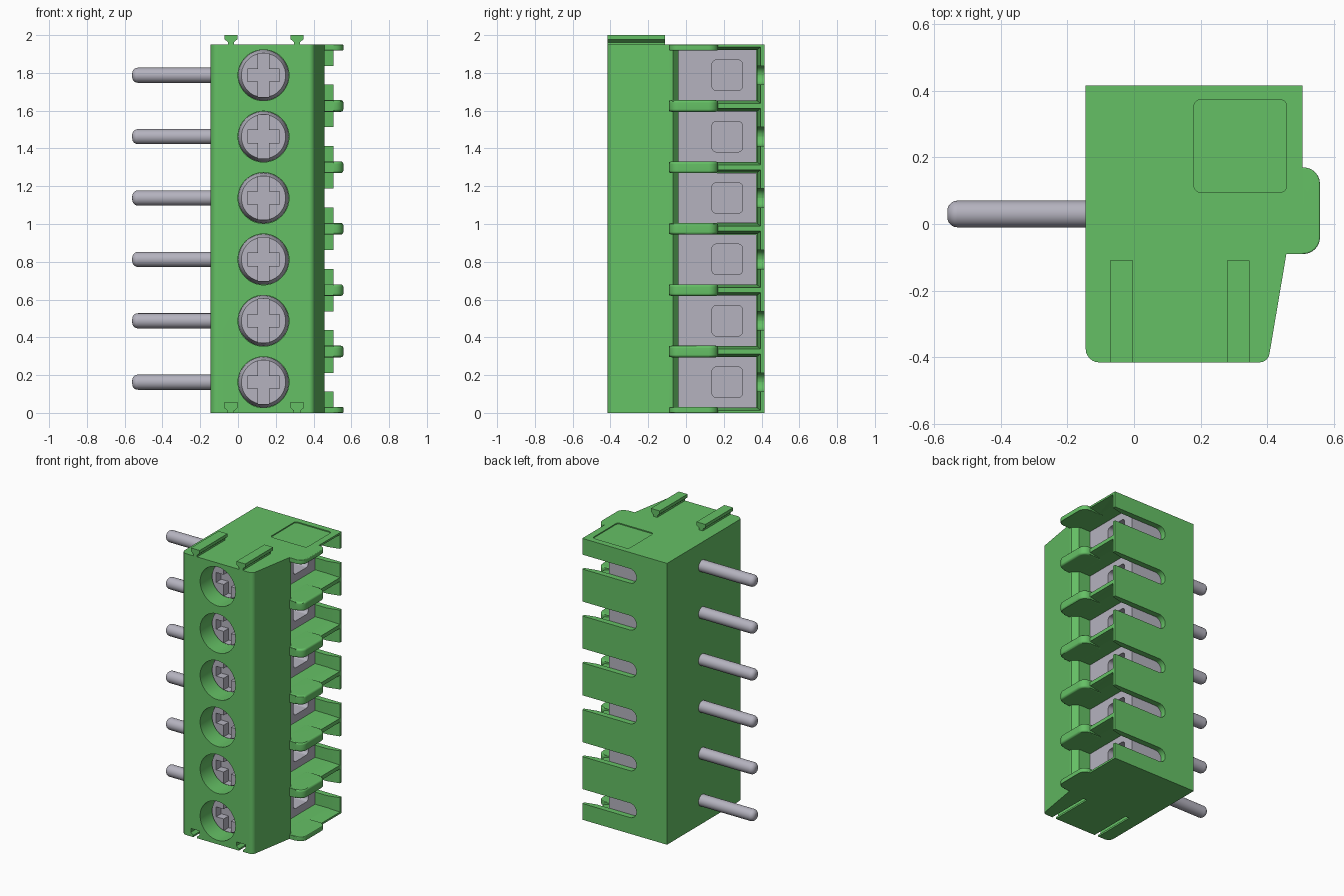
import bpy, bmesh, math
from mathutils import Vector

if "Cube" in bpy.data.objects:
    bpy.data.objects.remove(bpy.data.objects["Cube"], do_unlink=True)

PITCH, COUNT, HEIGHT = 0.325, 6, 1.95
CENTRES = [PITCH * (i + 0.5) for i in range(COUNT)]
SCREW_X = 0.135


def material(name, rgb):
    m = bpy.data.materials.new(name)
    m.use_nodes = True
    m.diffuse_color = (*rgb, 1)
    m.node_tree.nodes["Principled BSDF"].inputs["Base Color"].default_value = (*rgb, 1)
    return m


GREEN = material("green plastic", (0.13, 0.53, 0.13))
GREY = material("grey metal", (0.46, 0.45, 0.52))


def loft(name, a, b, mat):
    """Solid between two matching rings of 3D points."""
    bm = bmesh.new()
    va, vb = [bm.verts.new(p) for p in a], [bm.verts.new(p) for p in b]
    bm.faces.new(va)
    bm.faces.new(vb)
    for i in range(len(va)):
        j = (i + 1) % len(va)
        bm.faces.new((va[i], va[j], vb[j], vb[i]))
    bmesh.ops.recalc_face_normals(bm, faces=bm.faces)
    me = bpy.data.meshes.new(name)
    bm.to_mesh(me)
    bm.free()
    me.materials.append(mat)
    ob = bpy.data.objects.new(name, me)
    bpy.context.collection.objects.link(ob)
    return ob


def place(pts, axis, w):
    order = {"x": lambda u, v: (w, u, v), "y": lambda u, v: (u, w, v), "z": lambda u, v: (u, v, w)}
    return [order[axis](u, v) for u, v in pts]


def prism(name, pts, axis, lo, hi, mat=GREEN):
    return loft(name, place(pts, axis, lo), place(pts, axis, hi), mat)


def rect(u0, u1, v0, v1):
    return [(u0, v0), (u1, v0), (u1, v1), (u0, v1)]


def rounded(pts, radii, steps=6):
    """Round the corners of a 2D outline, one radius per corner."""
    out = []
    for i, r in enumerate(radii):
        p = Vector(pts[i])
        if r == 0:
            out.append(tuple(p))
            continue
        d0 = (Vector(pts[i - 1]) - p).normalized()
        d1 = (Vector(pts[(i + 1) % len(pts)]) - p).normalized()
        half = d0.angle(d1) / 2
        c = p + (d0 + d1).normalized() * (r / math.sin(half))
        s, e = p + d0 * (r / math.tan(half)) - c, p + d1 * (r / math.tan(half)) - c
        turn = s.angle(e)
        for k in range(steps + 1):
            t = k / steps
            q = (s * math.sin((1 - t) * turn) + e * math.sin(t * turn)) / math.sin(turn)
            out.append(tuple(c + q))
    return out


def circle(u, v, r, n=48):
    return [(u + r * math.cos(2 * math.pi * k / n), v + r * math.sin(2 * math.pi * k / n)) for k in range(n)]


def apply_modifier(ob, mod):
    bpy.context.view_layer.objects.active = ob
    bpy.ops.object.modifier_apply(modifier=mod.name)


def boolean(ob, other, operation="DIFFERENCE"):
    mod = ob.modifiers.new("bool", "BOOLEAN")
    mod.operation, mod.object, mod.solver = operation, other, "EXACT"
    apply_modifier(ob, mod)
    bpy.data.objects.remove(other, do_unlink=True)


def smooth(ob):
    bpy.ops.object.select_all(action="DESELECT")
    ob.select_set(True)
    bpy.context.view_layer.objects.active = ob
    bpy.ops.object.shade_smooth_by_angle(angle=math.radians(30))
    ob.modifiers.new("even shading", "WEIGHTED_NORMAL").keep_sharp = True


# Housing outline, extruded upwards
housing = prism("housing", rounded(
    [(-0.145, -0.415), (0.402, -0.415), (0.457, -0.09), (0.505, -0.09), (0.505, 0.415), (-0.145, 0.415)],
    [0.04, 0.03, 0, 0, 0, 0]), "z", 0, HEIGHT)

# Wire chambers, flared mouths, rear slots and screw holes
chamber = [(0.05, -0.04), (0.42, -0.04), (0.457, -0.07), (0.457, -0.2), (0.7, -0.2), (0.7, 0.375), (0.05, 0.375)]
for z in CENTRES:
    boolean(housing, prism("cutter", chamber, "z", z - 0.134, z + 0.134))
    boolean(housing, loft("cutter", place(rect(0.17, 0.37, z - 0.13, z + 0.13), "x", 0.40),
                          place(rect(0.17, 0.398, z - 0.151, z + 0.151), "x", 0.515), GREEN))
    boolean(housing, prism("cutter", rounded(rect(0.09, 0.7, z - 0.05, z + 0.05),
                                             [0.049, 0, 0, 0.049]), "y", 0.34, 0.5))
    boolean(housing, prism("cutter", circle(SCREW_X, z, 0.135), "y", -0.5, -0.2))

# Divider fins with rounded noses
for i in range(COUNT + 1):
    lo, hi = max(0, PITCH * i - 0.031), min(HEIGHT, PITCH * i + 0.031)
    fin = prism("fin", rounded(rect(0.40, 0.558, -0.09, 0.17), [0, 0.05, 0.05, 0]), "z", lo, hi)
    bev = fin.modifiers.new("bevel", "BEVEL")
    bev.width, bev.segments = (0.014 if 0 < i < COUNT else 0.005), 3
    bev.limit_method, bev.angle_limit = "ANGLE", math.radians(60)
    apply_modifier(fin, bev)
    boolean(housing, fin, "UNION")

# Dovetail grooves below, matching rails on top
for n, x in enumerate((-0.0375, 0.3125)):
    tail = [(-0.015, -0.01), (0.015, -0.01), (0.015, 0.012), (0.034, 0.028), (0.034, 0.055),
            (-0.034, 0.055), (-0.034, 0.028), (-0.015, 0.012)]
    boolean(housing, prism("cutter", [(x + u, v) for u, v in tail], "y", -0.5, -0.11))
    prism(("right_rail", "left_rail")[n], [(x + u, HEIGHT + min(v, 0.05)) for u, v in tail],
          "y", -0.415, -0.11)

# Shallow rounded panel in the top
boolean(housing, prism("cutter", rounded(rect(0.18, 0.458, 0.095, 0.373), [0.02] * 4),
                       "z", HEIGHT - 0.007, HEIGHT + 0.1))
smooth(housing)

a, b, c, d = 0.028, 0.115, 0.085, 0.034
cross = [(a, -b), (a, -d), (c, -d), (c, d), (a, d), (a, b), (-a, b), (-a, d), (-c, d), (-c, -d), (-a, -d), (-a, -b)]
for n, z in enumerate(CENTRES, 1):
    # Metal clamp with a square wire socket
    clamp = prism(f"clamp_{n}", rect(0.052, 0.33, -0.039, 0.374), "z", z - 0.133, z + 0.133, GREY)
    boolean(clamp, prism("cutter", rounded(rect(0.137, 0.300, z - 0.081, z + 0.081), [0.025] * 4),
                         "x", 0.23, 0.5, GREY))
    smooth(clamp)

    # Screw head with chamfered rim and cross recess
    screw = prism(f"screw_{n}", circle(SCREW_X, z, 0.134), "y", -0.275, -0.19, GREY)
    boolean(screw, loft("rim", place(circle(SCREW_X, z, 0.134), "y", -0.275),
                        place(circle(SCREW_X, z, 0.117), "y", -0.31), GREY), "UNION")
    boolean(screw, prism("cutter", [(SCREW_X + u, z + v) for u, v in cross], "y", -0.4, -0.255, GREY))
    smooth(screw)

    # Solder pin with a rounded tip
    pin = prism(f"pin_{n}", circle(0.03, z, 0.04, 32), "x", -0.56, -0.10, GREY)
    bev = pin.modifiers.new("rounded ends", "BEVEL")
    bev.width, bev.segments = 0.03, 5
    bev.limit_method, bev.angle_limit = "ANGLE", math.radians(60)
    apply_modifier(pin, bev)
    smooth(pin)
